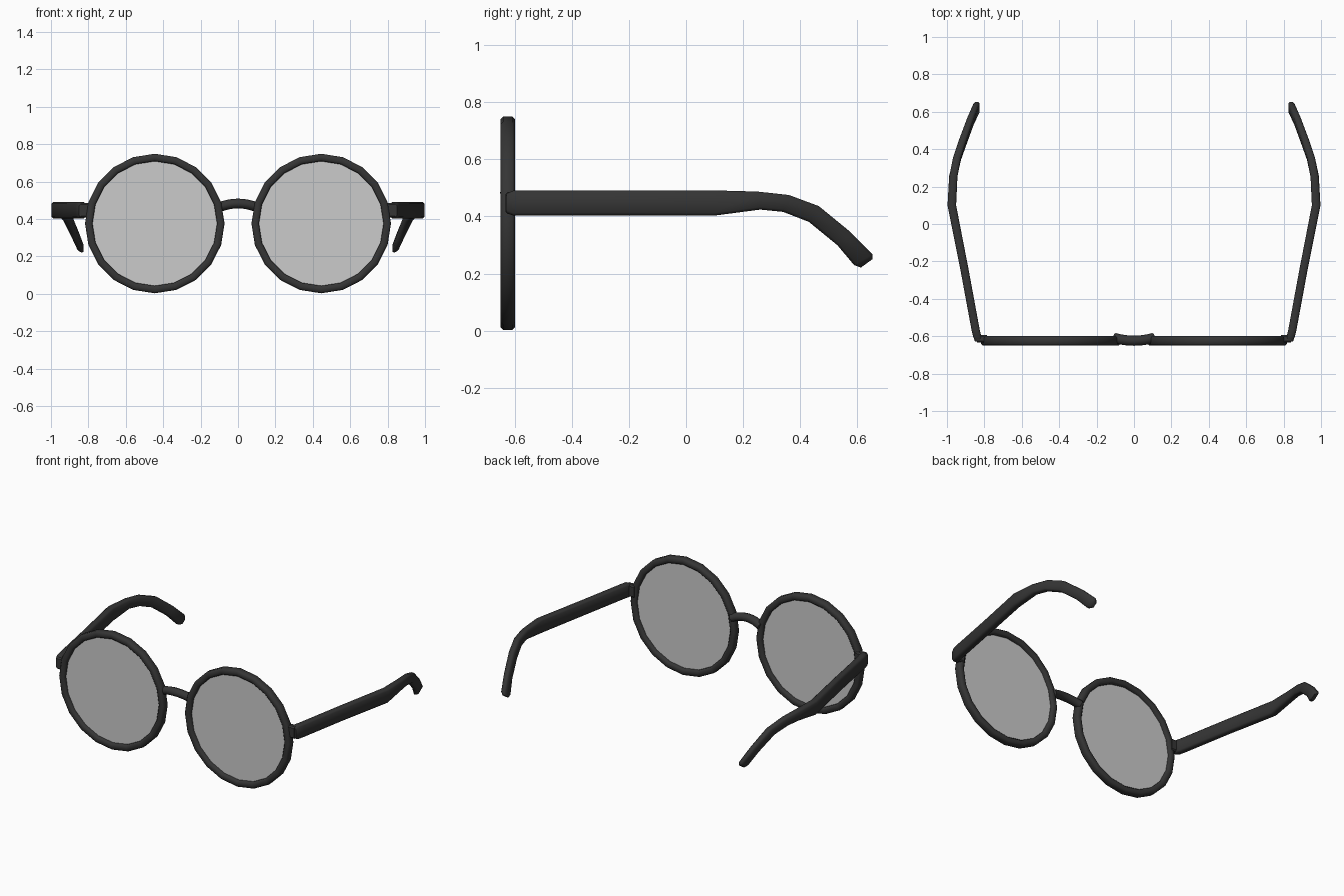
import bpy, bmesh
from math import sin, cos, pi
from mathutils import Vector

if "Cube" in bpy.data.objects:
    bpy.data.objects.remove(bpy.data.objects["Cube"])


def material(name, color):
    m = bpy.data.materials.new(name)
    m.diffuse_color = color
    m.use_nodes = True
    m.node_tree.nodes["Principled BSDF"].inputs["Base Color"].default_value = m.diffuse_color
    return m


FRAME = material("dark_frame", (0.035, 0.035, 0.035, 1))
GLASS = material("tinted_glass", (0.55, 0.55, 0.55, 0.34))


def loft(name, rings, mat, closed=False, angle=0.6):
    """Skin quads between rings of points; cap the ends if open."""
    bm = bmesh.new()
    vs = [[bm.verts.new(p) for p in r] for r in rings]
    n = len(vs[0])
    for i in range(len(vs) if closed else len(vs) - 1):
        a, b = vs[i], vs[(i + 1) % len(vs)]
        for j in range(n):
            k = (j + 1) % n
            bm.faces.new((a[j], a[k], b[k], b[j]))
    if not closed:
        bm.faces.new(vs[0])
        bm.faces.new(vs[-1])
    bmesh.ops.recalc_face_normals(bm, faces=bm.faces)
    me = bpy.data.meshes.new(name)
    bm.to_mesh(me)
    bm.free()
    ob = bpy.data.objects.new(name, me)
    bpy.context.collection.objects.link(ob)
    me.materials.append(mat)
    bpy.ops.object.select_all(action='DESELECT')
    ob.select_set(True)
    bpy.context.view_layer.objects.active = ob
    bpy.ops.object.shade_smooth_by_angle(angle=angle)
    return ob


def rounded(hw, hh, c):
    """Chamfered rectangle, eight corners."""
    return [(hw, -hh + c), (hw, hh - c), (hw - c, hh), (-hw + c, hh),
            (-hw, hh - c), (-hw, -hh + c), (-hw + c, -hh), (hw - c, -hh)]


SIDES, CX, CZ, CY = 20, 0.445, 0.376, -0.624


def circle(x, y, r):
    return [Vector((x + r * sin(2 * pi * i / SIDES), y,
                    CZ + r * cos(2 * pi * i / SIDES))) for i in range(SIDES)]


# arm stations: centre x, top edge y/z, bottom edge y/z, half thickness
ARM = [(0.833, -0.628, 0.480, -0.628, 0.412, 0.017),
       (0.837, -0.605, 0.490, -0.605, 0.403, 0.022),
       (0.846, -0.57, 0.490, -0.57, 0.403, 0.022),
       (0.907, -0.24, 0.491, -0.24, 0.404, 0.022),
       (0.974, 0.10, 0.491, 0.10, 0.403, 0.023),
       (0.966, 0.25, 0.487, 0.26, 0.424, 0.022),
       (0.946, 0.36, 0.475, 0.34, 0.416, 0.021),
       (0.912, 0.465, 0.436, 0.43, 0.381, 0.020),
       (0.873, 0.575, 0.346, 0.53, 0.299, 0.018),
       (0.842, 0.652, 0.268, 0.588, 0.230, 0.016),
       (0.836, 0.652, 0.250, 0.612, 0.221, 0.011)]

for side, s in (("left", -1), ("right", 1)):
    # round rim
    loft(side + "_rim", [circle(s * CX, CY + y, 0.353 + r)
                         for r, y in rounded(0.020, 0.025, 0.009)],
         FRAME, closed=True, angle=0.9)
    # lens
    loft(side + "_lens", [circle(s * CX, CY - 0.004, 0.34),
                          circle(s * CX, CY + 0.004, 0.34)], GLASS)
    # hinge block joining rim and arm
    loft(side + "_hinge", [[(s * x, -0.613 + u, 0.447 + v)
                            for u, v in rounded(0.02, 0.038, 0.008)]
                           for x in (0.785, 0.84)], FRAME)
    # temple arm with hooked ear piece
    rings = []
    for x, yt, zt, yb, zb, hw in ARM:
        top, bot = Vector((s * x, yt, zt)), Vector((s * x, yb, zb))
        mid, up = (top + bot) / 2, (top - bot).normalized()
        h = (top - bot).length / 2
        rings.append([mid + Vector((u, 0, 0)) + up * v
                      for u, v in rounded(hw, h, 0.009)])
    loft(side + "_arm", rings, FRAME, angle=0.9)

# arched nose bridge
rings = []
for i in range(9):
    t = -1 + i / 4
    mid = Vector((0.105 * t, -0.624 + 0.015 * t * t, 0.483 - 0.022 * t * t))
    tan = Vector((0.105, 0.03 * t, -0.044 * t)).normalized()
    side_v = tan.cross(Vector((0, 0, 1))).normalized()
    up = side_v.cross(tan)
    rings.append([mid + side_v * 0.027 * cos(a * pi / 4) + up * 0.026 * sin(a * pi / 4)
                  for a in range(8)])
loft("nose_bridge", rings, FRAME, angle=0.9)
